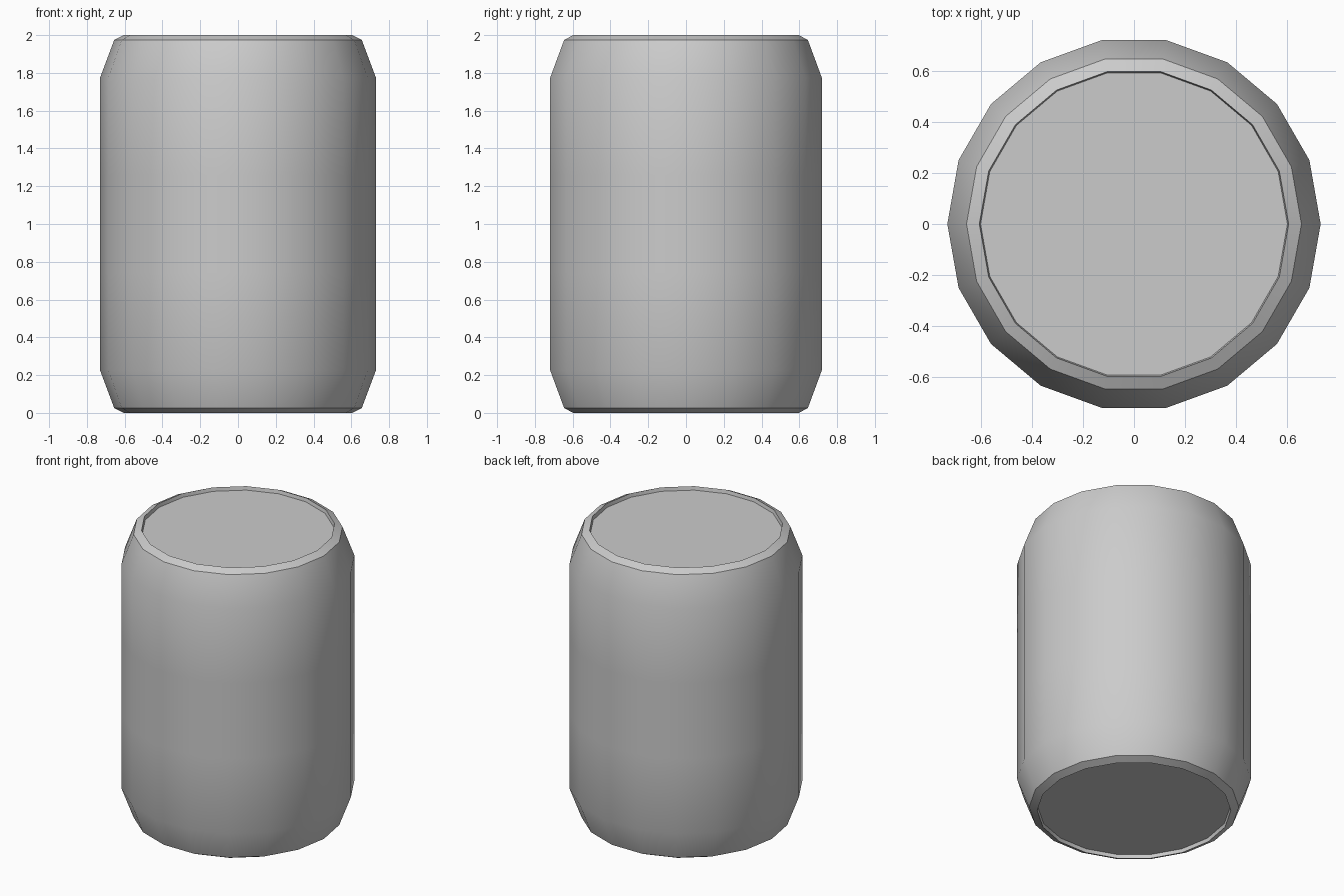
import bpy
import bmesh
from math import cos, sin, radians, tau

cube = bpy.data.objects.get("Cube")
if cube:
    bpy.data.objects.remove(cube, do_unlink=True)

SIDES = 18

# Material
grey = bpy.data.materials.new("light_grey_metal")
grey.use_nodes = True
colour = (0.6, 0.6, 0.6, 1)
grey.diffuse_color = colour
grey.node_tree.nodes["Principled BSDF"].inputs["Base Color"].default_value = colour


def lathe(name, profile):
    """Spin (radius, height) points round z and cap both ends."""
    bm = bmesh.new()
    rings = []
    for r, z in profile:
        rings.append([bm.verts.new((r * cos(tau * i / SIDES), r * sin(tau * i / SIDES), z))
                      for i in range(SIDES)])
    for low, high in zip(rings, rings[1:]):
        for i in range(SIDES):
            j = (i + 1) % SIDES
            bm.faces.new((low[i], low[j], high[j], high[i]))
    bm.faces.new(rings[0][::-1])
    bm.faces.new(rings[-1])
    mesh = bpy.data.meshes.new(name)
    bm.to_mesh(mesh)
    bm.free()
    mesh.materials.append(grey)
    obj = bpy.data.objects.new(name, mesh)
    bpy.context.collection.objects.link(obj)
    bpy.ops.object.select_all(action="DESELECT")
    obj.select_set(True)
    bpy.context.view_layer.objects.active = obj
    bpy.ops.object.shade_smooth_by_angle(angle=radians(30))
    return obj


# Can: recessed base, rim, tapered shoulder and wall; the upper half mirrors the lower
lower = [(0.6, 0.025), (0.605, 0), (0.655, 0.025), (0.73, 0.225), (0.73, 0.742)]
upper = [(r, 2 - z) for r, z in reversed(lower)]
lathe("can_body", lower + upper)
